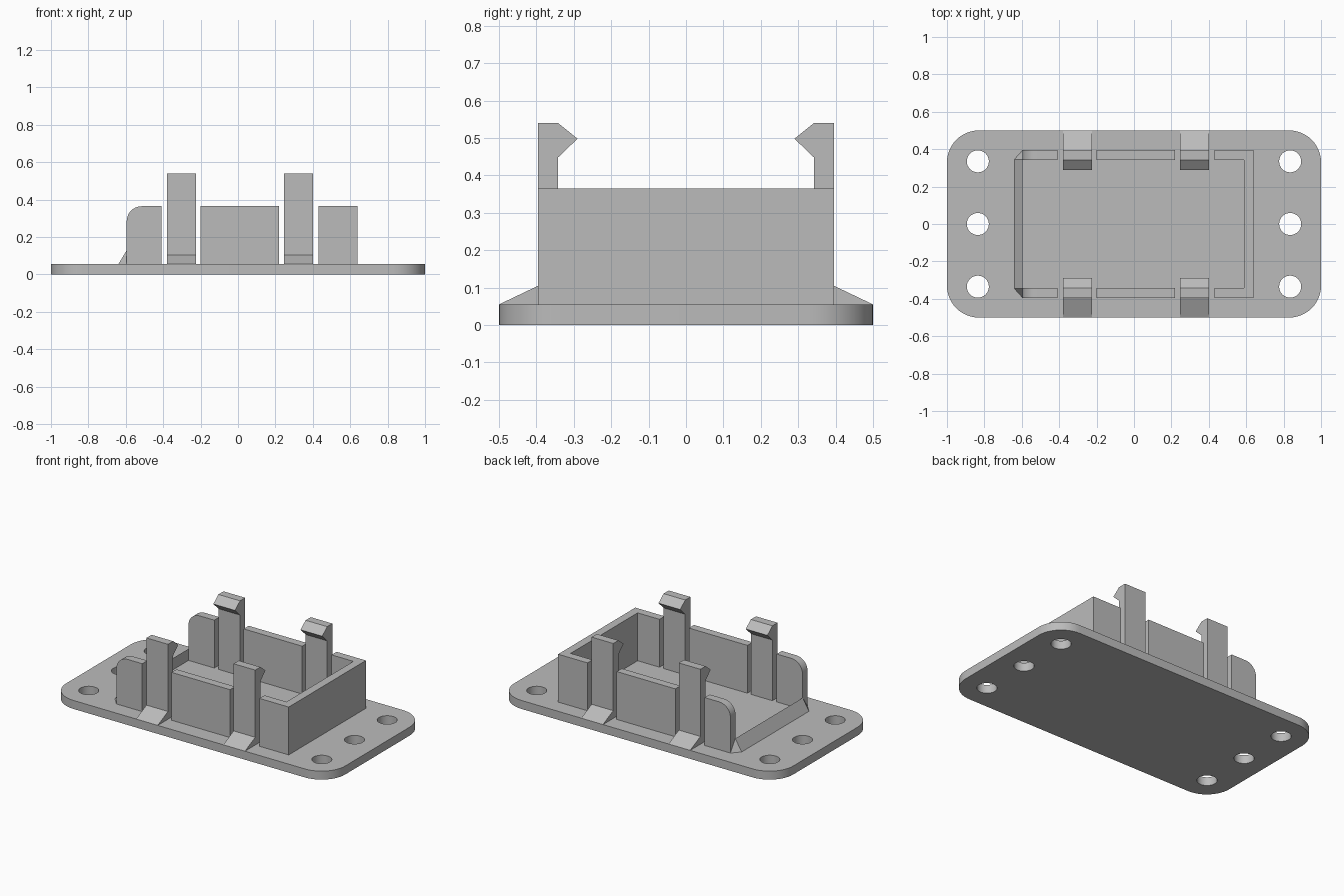
import bpy, bmesh, math
from mathutils import Vector

if "Cube" in bpy.data.objects:
    bpy.data.objects.remove(bpy.data.objects["Cube"], do_unlink=True)

grey = bpy.data.materials.new("plain_grey")
grey.use_nodes = True
colour = (0.5, 0.5, 0.5, 1)
grey.diffuse_color = colour
grey.node_tree.nodes["Principled BSDF"].inputs["Base Color"].default_value = colour

PLATE_TOP, WALL_TOP = 0.055, 0.365
OUTER, INNER = 0.395, 0.343


def finish(name, bm):
    bmesh.ops.recalc_face_normals(bm, faces=bm.faces)
    mesh = bpy.data.meshes.new(name)
    bm.to_mesh(mesh)
    bm.free()
    mesh.materials.append(grey)
    obj = bpy.data.objects.new(name, mesh)
    bpy.context.collection.objects.link(obj)
    return obj


def prism(name, outline, axis, start, end):
    """Extrude a 2D outline along an axis; the outline uses the other two axes in order."""
    bm = bmesh.new()
    verts = []
    for p in outline:
        co = list(p)
        co.insert(axis, start)
        verts.append(bm.verts.new(co))
    face = bm.faces.new(verts)
    moved = bmesh.ops.extrude_face_region(bm, geom=[face])["geom"]
    shift = Vector((0, 0, 0))
    shift[axis] = end - start
    bmesh.ops.translate(bm, vec=shift, verts=[v for v in moved if isinstance(v, bmesh.types.BMVert)])
    return finish(name, bm)


def arc(cx, cy, r, a0, a1, steps):
    angles = [math.radians(a0 + (a1 - a0) * i / steps) for i in range(steps + 1)]
    return [(cx + r * math.cos(a), cy + r * math.sin(a)) for a in angles]


def smooth(obj):
    bpy.ops.object.select_all(action='DESELECT')
    obj.select_set(True)
    bpy.context.view_layer.objects.active = obj
    bpy.ops.object.shade_smooth_by_angle(angle=math.radians(30))


# Base plate with rounded corners
R = 0.17
corners = [(1, 1, 0), (-1, 1, 90), (-1, -1, 180), (1, -1, 270)]
outline = []
for sx, sy, a in corners:
    outline += arc(sx * (1 - R), sy * (0.5 - R), R, a, a + 90, 12)
plate = prism("base_plate", outline, 2, 0, PLATE_TOP)

# Screw holes, three at each end
for x in (-0.835, 0.835):
    for y in (-0.335, 0, 0.335):
        cutter = prism("hole_cutter", arc(x, y, 0.059, 0, 360, 32)[:-1], 2, -0.1, 0.2)
        cutter.hide_render = True
        mod = plate.modifiers.new("hole", 'BOOLEAN')
        mod.object, mod.solver = cutter, 'EXACT'
        bpy.context.view_layer.objects.active = plate
        bpy.ops.object.modifier_apply(modifier=mod.name)
        bpy.data.objects.remove(cutter, do_unlink=True)
smooth(plate)

# End wall wrapping round both corners
prism("end_wall", [(0.43, -OUTER), (0.64, -OUTER), (0.64, OUTER), (0.43, OUTER),
                   (0.43, INNER), (0.587, INNER), (0.587, -INNER), (0.43, -INNER)],
      2, PLATE_TOP, WALL_TOP)

# Side walls, snap clips and their gussets on both sides
rounded = [(-0.41, PLATE_TOP), (-0.41, WALL_TOP)]
rounded += arc(-0.515, WALL_TOP - 0.08, 0.08, 90, 180, 10) + [(-0.595, PLATE_TOP)]
middle = [(-0.2, PLATE_TOP), (0.22, PLATE_TOP), (0.22, WALL_TOP), (-0.2, WALL_TOP)]
clip = [(0.5, PLATE_TOP), (OUTER, 0.105), (OUTER, 0.54), (0.342, 0.54),
        (0.29, 0.498), (0.342, 0.448), (0.342, PLATE_TOP)]
for side, s in (("front", -1), ("back", 1)):
    smooth(prism(side + "_rounded_wall", rounded, 1, s * INNER, s * OUTER))
    prism(side + "_middle_wall", middle, 1, s * INNER, s * OUTER)
    for label, x0, x1 in (("right", -0.38, -0.225), ("left", 0.245, 0.4)):
        prism(f"{side}_{label}_clip", [(s * y, z) for y, z in clip], 0, x0, x1)

# Sloped entry lip with tapered ends
bm = bmesh.new()
for s in (-1, 1):
    for co in ((-0.64, s * 0.345, PLATE_TOP), (-0.595, s * OUTER, PLATE_TOP),
               (-0.595, s * 0.345, 0.13)):
        bm.verts.new(co)
bmesh.ops.convex_hull(bm, input=bm.verts)
finish("entry_lip", bm)
